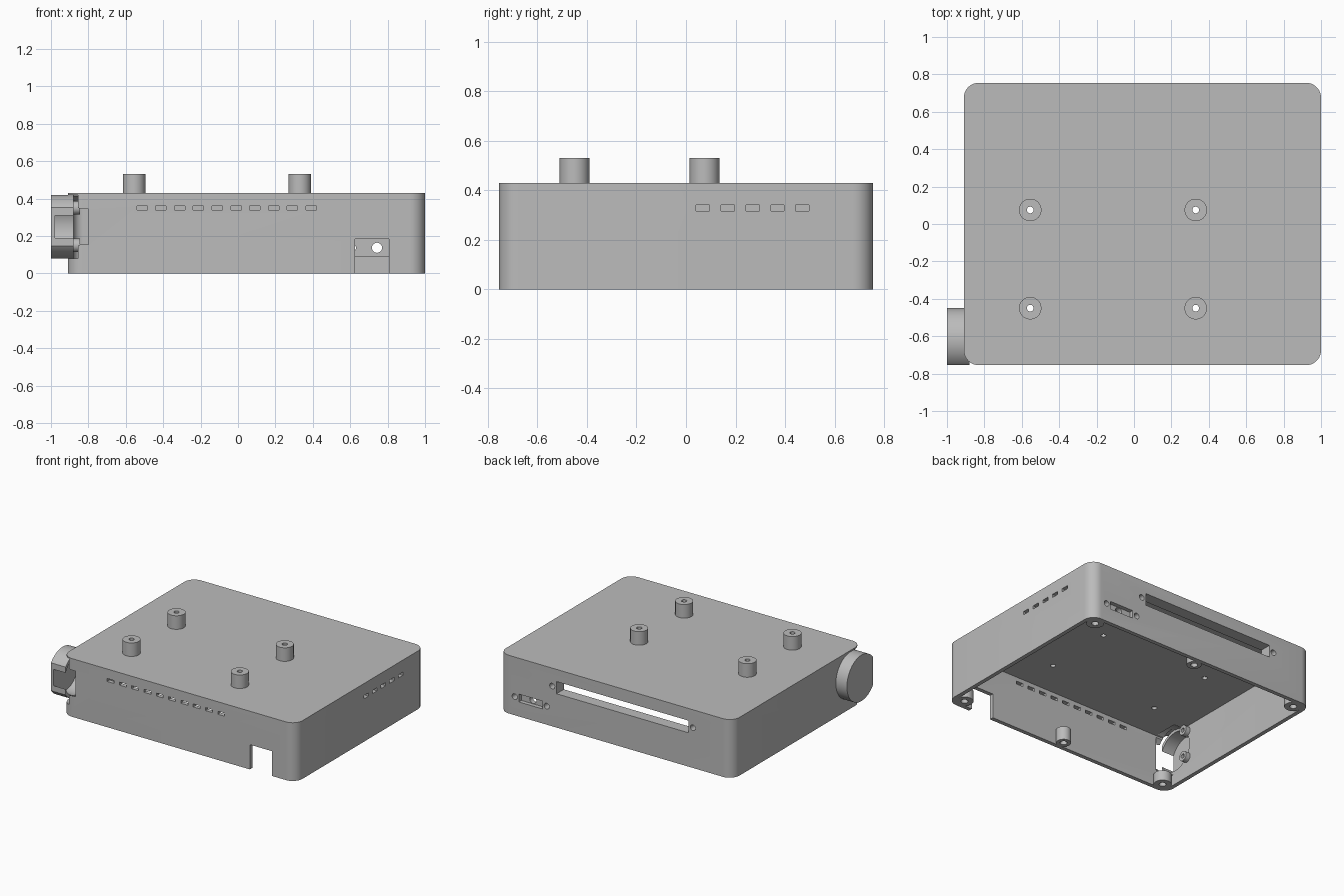
import bpy, bmesh, math
from mathutils import Matrix, Vector

if "Cube" in bpy.data.objects:
    bpy.data.objects.remove(bpy.data.objects["Cube"], do_unlink=True)

grey = bpy.data.materials.new("plain grey")
grey.use_nodes = True
grey.diffuse_color = (0.5, 0.5, 0.5, 1)
grey.node_tree.nodes["Principled BSDF"].inputs["Base Color"].default_value = (0.5, 0.5, 0.5, 1)


def finish(bm, name):
    mesh = bpy.data.meshes.new(name)
    bm.to_mesh(mesh)
    bm.free()
    ob = bpy.data.objects.new(name, mesh)
    mesh.materials.append(grey)
    bpy.context.collection.objects.link(ob)
    return ob


def box(name, x, y, z, radius=0):
    """Box from (min, max) pairs, with optional rounded upright edges."""
    bm = bmesh.new()
    bmesh.ops.create_cube(bm, size=1)
    for v in bm.verts:
        v.co = Vector([lo + (c + 0.5) * (hi - lo) for c, (lo, hi) in zip(v.co, (x, y, z))])
    if radius:
        upright = [e for e in bm.edges if abs(e.verts[0].co.z - e.verts[1].co.z) > 0.01]
        bmesh.ops.bevel(bm, geom=upright, offset=radius, segments=10, profile=0.5, affect='EDGES')
    return finish(bm, name)


def rod(name, start, axis, length, radius, sides=40):
    """Cylinder from a start point along the axis X, Y or Z."""
    bm = bmesh.new()
    bmesh.ops.create_cone(bm, cap_ends=True, segments=sides, radius1=radius, radius2=radius, depth=length)
    turn = {'X': Matrix.Rotation(math.pi / 2, 4, 'Y'),
            'Y': Matrix.Rotation(-math.pi / 2, 4, 'X'), 'Z': Matrix()}[axis]
    bm.transform(turn @ Matrix.Translation((0, 0, length / 2)))
    bm.transform(Matrix.Translation(start))
    return finish(bm, name)


def cut(target, *cutters):
    bpy.context.view_layer.objects.active = target
    for c in cutters:
        c.hide_render = True
        mod = target.modifiers.new("cut", 'BOOLEAN')
        mod.operation, mod.object, mod.solver = 'DIFFERENCE', c, 'EXACT'
        bpy.ops.object.modifier_apply(modifier=mod.name)
        bpy.data.objects.remove(c, do_unlink=True)


def tube(name, start, length, radius, bore):
    ob = rod(name, start, 'Z', length, radius)
    cut(ob, rod("bore", Vector(start) - Vector((0, 0, 0.02)), 'Z', length + 0.04, bore, 20))
    return ob


# Open-bottomed case
L, R, F, B, H = -0.91, 1.0, -0.755, 0.755, 0.43
WALL, ROOF = 0.03, 0.39
case = box("case", (L, R), (F, B), (0, H), 0.08)
cut(case, box("cavity", (L + WALL, R - WALL), (F + WALL, B - WALL), (-0.1, ROOF), 0.05))

# Vent slots in the front and the left side
for i in range(10):
    x = -0.513 + i * 0.1005
    cut(case, box("vent", (x - 0.028, x + 0.028), (F - 0.1, F + 0.1), (0.338, 0.36)))
for i in range(5):
    y = 0.068 + i * 0.1005
    cut(case, box("vent", (R - 0.1, R + 0.1), (y - 0.027, y + 0.027), (0.317, 0.341)))

# Cable notch in the front
cut(case, box("notch", (0.625, 0.808), (F - 0.1, F + 0.1), (-0.1, 0.183)))

# Thick pads behind the rear sockets
long_pad = box("long_socket_pad", (-0.62, 0.6), (0.67, B - WALL), (0.22, ROOF))
small_pad = box("small_socket_pad", (0.56, 0.92), (0.69, B - WALL), (0.09, 0.183))

# Rear openings: long socket, small recessed socket and their screw holes
for part in (case, long_pad):
    cut(part, box("long_slot", (-0.55, 0.53), (0.6, 0.8), (0.25, 0.34)))
    cut(part, *[rod("screw", (x, 0.6, 0.297), 'Y', 0.2, 0.021, 20) for x in (-0.585, 0.565)])
for part in (case, small_pad):
    cut(part, *[rod("screw", (x, 0.6, 0.137), 'Y', 0.2, 0.021, 20) for x in (0.61, 0.872)])
cut(case, box("small_slot", (0.645, 0.838), (0.71, 0.8), (0.107, 0.165)))
cut(small_pad, rod("round_hole", (0.743, 0.6, 0.137), 'Y', 0.2, 0.027, 24))

# Standoffs on the roof with bores running through it
for i, (x, y) in enumerate([(x, y) for x in (-0.555, 0.33) for y in (-0.45, 0.075)]):
    tube(f"standoff_{i + 1}", (x, y, H), 0.1, 0.06, 0.018)
    cut(case, rod("bore", (x, y, 0.3), 'Z', 0.2, 0.018, 20))

# Screw posts along the bottom rim
for i, (x, y) in enumerate([(x, y) for x in (-0.82, 0.045, 0.91) for y in (-0.68, 0.68)]):
    corner = abs(x - 0.045) > 0.1
    tube(f"screw_post_{i + 1}", (x, y, 0.0), 0.075 if corner else 0.1, 0.06 if corner else 0.05, 0.024)

# Round side housing: a capped cup whose mouth opens to the front
CY, CZ, CR = -0.62, 0.25, 0.17
cut(case, rod("side_hole", (-1.1, CY, CZ), 'X', 0.3, CR - 0.005),
    box("corner_opening", (-1.1, -0.855), (-0.9, CY), (0.08, 0.42)))
housing = rod("side_housing", (-1.0, CY, CZ), 'X', 0.12, CR, 64)
cut(housing, rod("hollow", (-0.978, CY, CZ), 'X', 0.3, CR - 0.022, 64),
    box("mouth", (-1.1, -0.7), (-1.0, F), (0, 0.5)))

# Small bosses beside the side opening
for z in (0.15, 0.35):
    boss = rod("side_boss", (-0.895, -0.5, z), 'X', 0.05, 0.036, 24)
    cut(boss, rod("bore", (-0.87, -0.5, z), 'X', 0.1, 0.016, 16))

# Smooth the round surfaces, keep the edges crisp
for ob in bpy.context.collection.objects:
    ob.select_set(ob.type == 'MESH')
bpy.context.view_layer.objects.active = case
bpy.ops.object.shade_smooth_by_angle(angle=math.radians(30))
